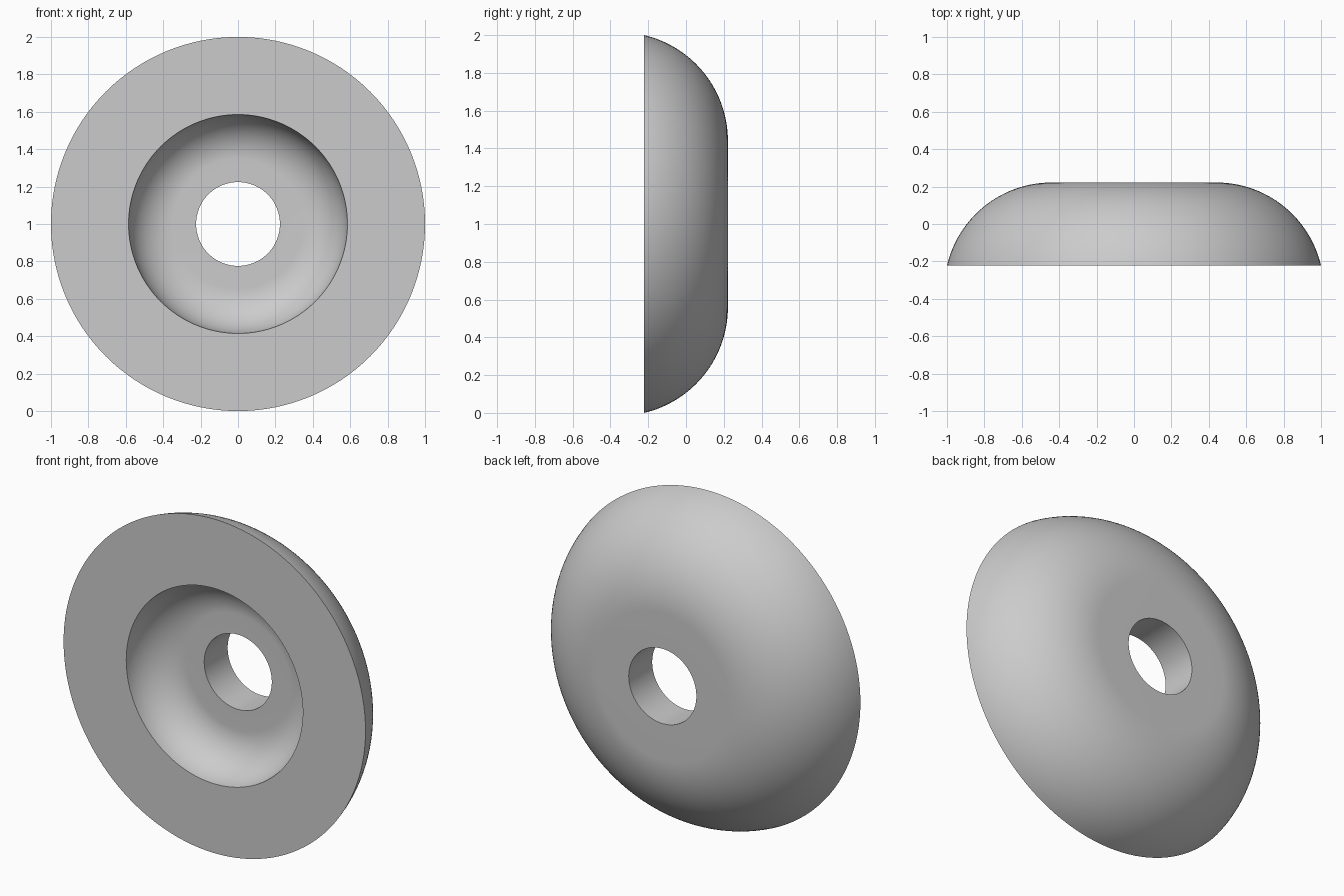
import bpy, bmesh, math
from mathutils import Vector

cube = bpy.data.objects.get("Cube")
if cube:
    bpy.data.objects.remove(cube, do_unlink=True)

SEGMENTS = 128
FRONT, BACK, FLOOR = -0.222, 0.222, 0.0
RIM, HOLE, CUP = 1.0, 0.224, 0.585
CENTRE = Vector((0, 0, 1))


def shoulder(flat_radius, rim_radius, top, bottom, steps):
    """Arc (radius, y) that leaves the flat tangentially and ends on the front plane."""
    run, drop = rim_radius - flat_radius, top - bottom
    radius = (run * run + drop * drop) / (2 * drop)
    sweep = math.atan2(run, radius - drop)
    return [(flat_radius + radius * math.sin(sweep * i / steps),
             top - radius + radius * math.cos(sweep * i / steps))
            for i in range(steps + 1)]


# Closed cross-section: bore, domed back, front ring, cupped recess
outer = shoulder(0.44, RIM, BACK, FRONT, 32)
inner = shoulder(0.345, CUP, FLOOR, FRONT, 24)
profile = [(HOLE, FLOOR), (HOLE, BACK)] + outer + inner[::-1]

# Turn the cross-section around the y axis
bm = bmesh.new()
verts = [bm.verts.new(CENTRE + Vector((r, y, 0))) for r, y in profile]
edges = [bm.edges.new((v, verts[(i + 1) % len(verts)])) for i, v in enumerate(verts)]
bmesh.ops.spin(bm, geom=verts + edges, cent=CENTRE, axis=(0, 1, 0),
               angle=math.tau, steps=SEGMENTS, use_duplicate=False)
bmesh.ops.remove_doubles(bm, verts=bm.verts[:], dist=0.0001)
bmesh.ops.recalc_face_normals(bm, faces=bm.faces[:])
mesh = bpy.data.meshes.new("domed_washer")
bm.to_mesh(mesh)
bm.free()

washer = bpy.data.objects.new("domed_washer", mesh)
bpy.context.collection.objects.link(washer)

# Plain grey material
grey = bpy.data.materials.new("plain_grey")
grey.use_nodes = True
colour = (0.6, 0.6, 0.6, 1)
grey.diffuse_color = colour
grey.node_tree.nodes["Principled BSDF"].inputs["Base Color"].default_value = colour
mesh.materials.append(grey)

# Smooth curves, crisp rims
bpy.ops.object.select_all(action='DESELECT')
washer.select_set(True)
bpy.context.view_layer.objects.active = washer
bpy.ops.object.shade_smooth_by_angle(angle=math.radians(30))
